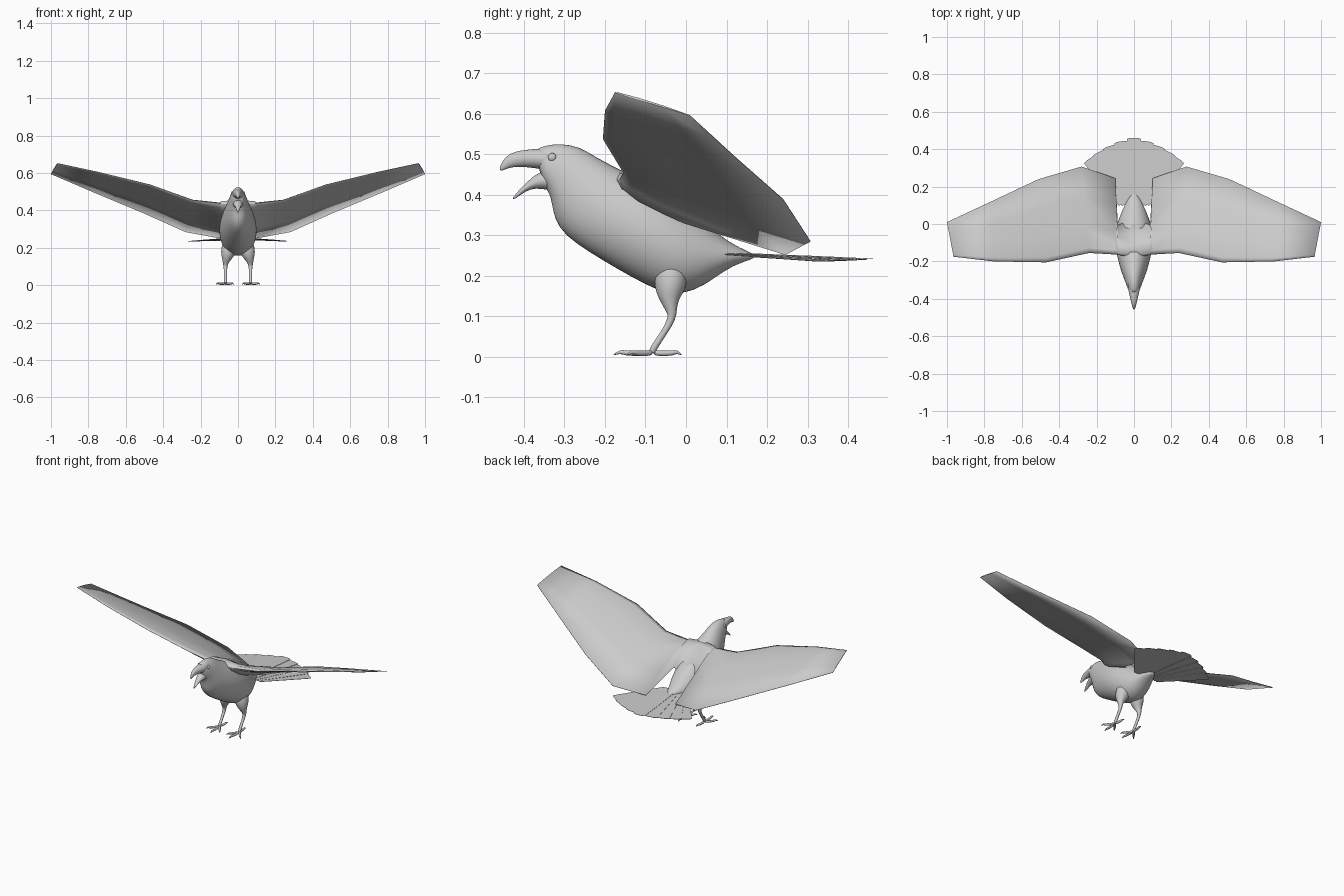
import bpy, bmesh, math
from mathutils import Vector

if "Cube" in bpy.data.objects:
    bpy.data.objects.remove(bpy.data.objects["Cube"])


def finish(ob, mirror=False, subsurf=0, angle=40):
    if mirror:
        ob.modifiers.new("Mirror", "MIRROR").merge_threshold = .0005
    if subsurf:
        m = ob.modifiers.new("Smooth", "SUBSURF")
        m.levels = m.render_levels = subsurf
    bpy.ops.object.select_all(action="DESELECT")
    ob.select_set(True)
    bpy.context.view_layer.objects.active = ob
    bpy.ops.object.shade_smooth_by_angle(angle=math.radians(angle))


def loft(name, rings, open_start=False, **kw):
    bm = bmesh.new()
    rows = [[bm.verts.new(p) for p in r] for r in rings]
    n = len(rows[0])
    for a, b in zip(rows, rows[1:]):
        for i in range(n):
            j = (i + 1) % n
            bm.faces.new((a[i], a[j], b[j], b[i]))
    start = bm.faces.new(rows[0])
    bm.faces.new(rows[-1])
    bmesh.ops.recalc_face_normals(bm, faces=bm.faces)
    if open_start:
        bm.faces.remove(start)
    me = bpy.data.meshes.new(name)
    bm.to_mesh(me)
    bm.free()
    ob = bpy.data.objects.new(name, me)
    bpy.context.collection.objects.link(ob)
    finish(ob, **kw)
    return ob


def oval(top_y, top_z, bot_y, bot_z, w, n=20):
    # ring spanning a top and a bottom point of the side profile
    c = Vector((0, (top_y + bot_y) / 2, (top_z + bot_z) / 2))
    v = Vector((0, (top_y - bot_y) / 2, (top_z - bot_z) / 2))
    return [c + v * math.sin(t) + Vector((w * math.cos(t), 0, 0))
            for t in (2 * math.pi * i / n for i in range(n))]


def tube(name, pts, n=10):
    # pts: x, y, z, radius
    rings = []
    for i, p in enumerate(pts):
        a, b = pts[max(i - 1, 0)], pts[min(i + 1, len(pts) - 1)]
        d = (Vector(b[:3]) - Vector(a[:3])).normalized()
        ref = Vector((1, 0, 0)) if abs(d.x) < 0.8 else Vector((0, 1, 0))
        u = d.cross(ref).normalized()
        v = d.cross(u)
        rings.append([Vector(p[:3]) + p[3] * (u * math.cos(t) + v * math.sin(t))
                      for t in (2 * math.pi * k / n for k in range(n))])
    return loft(name, rings, mirror=True, subsurf=1, angle=60)


# head and body: top y, z, bottom y, z, half width
body = [(-.378, .513, -.350, .42, .025), (-.35, .521, -.337, .404, .035),
        (-.31, .528, -.33, .375, .043), (-.26, .519, -.325, .338, .052),
        (-.22, .492, -.30, .298, .066), (-.16, .462, -.24, .257, .084),
        (-.10, .432, -.17, .215, .099), (-.04, .397, -.10, .176, .102),
        (.01, .36, -.04, .150, .095), (.05, .33, .02, .160, .08),
        (.09, .295, .07, .193, .06), (.13, .27, .115, .226, .04),
        (.175, .25, .17, .242, .008)]
loft("body", [oval(*r) for r in body], subsurf=1, angle=60)

# open beak
loft("upper_beak", [oval(*r, n=12) for r in [
    (-.32, .515, -.32, .45, .036), (-.36, .515, -.355, .462, .031),
    (-.39, .512, -.385, .466, .023),
    (-.42, .508, -.415, .469, .016), (-.447, .496, -.44, .465, .01),
    (-.462, .464, -.458, .456, .002)]], subsurf=1, angle=60)
loft("lower_beak", [oval(*r, n=12) for r in [
    (-.32, .465, -.32, .404, .033), (-.365, .457, -.355, .415, .025),
    (-.388, .435, -.385, .414, .016), (-.411, .413, -.407, .40, .01),
    (-.43, .39, -.427, .386, .002)]], subsurf=1, angle=60)

# eyes
tube("eye", [(.026, -.33, .492, .013), (.034, -.33, .492, .011),
             (.038, -.33, .492, .005)])

# legs and feet
tube("leg", [(.03, -.03, .27, .03), (.045, -.035, .21, .044),
             (.054, -.040, .170, .042), (.062, -.042, .142, .026),
             (.067, -.036, .115, .014), (.067, -.033, .095, .010),
             (.067, -.055, .058, .008), (.067, -.08, .022, .009),
             (.067, -.085, .008, .009)])
for k, (x, y) in enumerate([(.022, -.145), (.062, -.18), (.118, -.145), (.06, -.01)]):
    s = Vector((.067, -.082))
    e = Vector((x, y))
    path = [(0, .010, .008), (.35, .008, .007), (.7, .009, .007),
            (.82, .013, .005), (1, .004, .0015)]
    tube("toe_%d" % (k + 1), [(*s.lerp(e, f), z, r) for f, z, r in path], n=8)

# wings: x, y, z of leading edge, of trailing edge, thickness, camber
wing = [((0, -.18, .438), (0, .03, .335), .03, .018),
        ((.086, -.165, .435), (.086, -.005, .33), .03, .012),
        ((.10, -.163, .438), (.10, .245, .252), .022, .006),
        ((.24, -.155, .455), (.28, .307, .285), .015, .012),
        ((.47, -.205, .538), (.51, .24, .388), .010, .014),
        ((.75, -.20, .606), (.76, .122, .492), .007, .011),
        ((.965, -.175, .652), (1.0, .01, .595), .002, .002)]
chord = [0, .06, .3, .65, 1]


def airfoil(lead, trail, thick, camber):
    lead, trail = Vector(lead), Vector(trail)
    def at(u, side):
        p = lead.lerp(trail, u)
        p.z += camber * 4 * u * (1 - u) + side * (.001 + thick * 2.6 * math.sqrt(u) * (1 - u))
        return p
    return [at(u, 1) for u in chord] + [at(u, -1) for u in reversed(chord)]


loft("wing", [airfoil(*s) for s in wing], open_start=True, mirror=True, angle=180)

# fanned tail feathers, rooted side by side under the rump
count = 9
for i in range(count):
    k = i - count // 2
    a = math.radians(-k * 8.7)
    size = 1 - .045 * abs(k)
    z = .257 - .0014 * abs(k) - (.0007 if k < 0 else 0)
    outline = [(-.014, -.02), (.014, -.02), (.030, .20), (.038, .337), (.020, .343),
               (-.020, .343), (-.038, .337), (-.030, .20)]
    rows = []
    for dz in (.0008, -.0008):
        rows.append([(k * .0195 + x * math.cos(a) - y * size * math.sin(a),
                      .118 + x * math.sin(a) + y * size * math.cos(a),
                      z + dz - .045 * max(y, 0)) for x, y in outline])
    loft("tail_feather_%d" % (i + 1), rows, angle=20)
